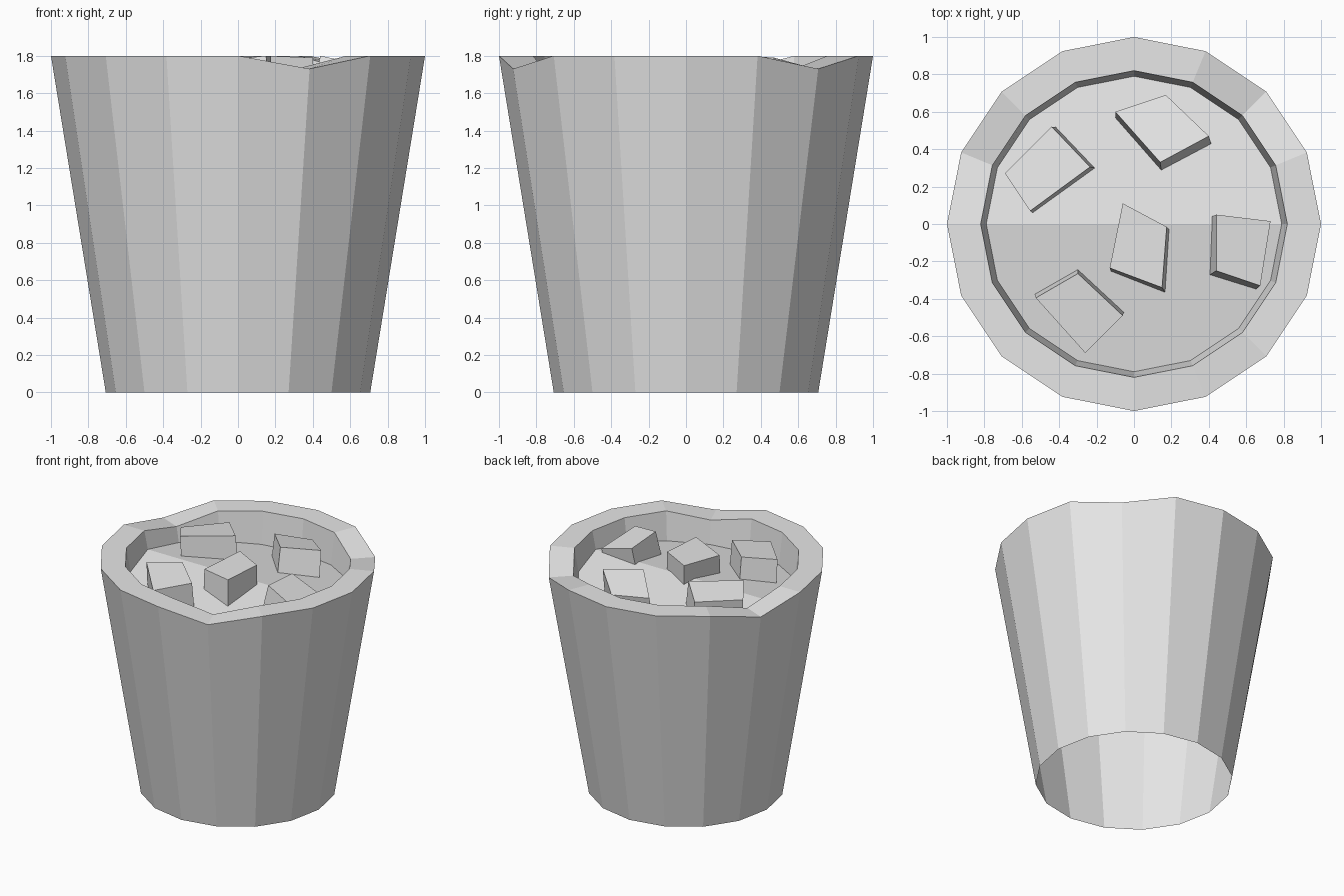
import bpy
import bmesh
import math
from mathutils import Vector

cube = bpy.data.objects.get("Cube")
if cube:
    bpy.data.objects.remove(cube, do_unlink=True)

SIDES = 16
RIM_Z = 1.8
DIPPED = (2, 7, 13)      # rim corners that sag
RIDGE_Z = 1.66           # height of the fold in the contents surface
SLOPE = 0.15             # fall of the surface to front and back

# One plain grey
grey = bpy.data.materials.new("light_grey")
grey.use_nodes = True
colour = (0.8, 0.8, 0.8, 1)
grey.diffuse_color = colour
grey.node_tree.nodes["Principled BSDF"].inputs["Base Color"].default_value = colour


def finish(name, bm):
    mesh = bpy.data.meshes.new(name)
    bm.to_mesh(mesh)
    bm.free()
    mesh.materials.append(grey)
    obj = bpy.data.objects.new(name, mesh)
    bpy.context.scene.collection.objects.link(obj)


def ring(bm, radius, height):
    """Ring of corners; height is a function of corner number and y."""
    verts = []
    for i in range(SIDES):
        a = math.tau * i / SIDES
        y = radius * math.sin(a)
        verts.append(bm.verts.new((radius * math.cos(a), y, height(i, y))))
    return verts


def rim_height(i, y):
    return RIM_Z - (0.07 if i in DIPPED else 0)


def surface_height(i, y):
    return RIDGE_Z - SLOPE * abs(y)


# Bucket: open-bottomed tapered wall, thick rim and short inner wall
bm = bmesh.new()
rings = [ring(bm, 0.707, lambda i, y: 0), ring(bm, 1, rim_height),
         ring(bm, 0.82, rim_height), ring(bm, 0.79, surface_height)]
for low, high in zip(rings, rings[1:]):
    for i in range(SIDES):
        j = (i + 1) % SIDES
        bm.faces.new((low[i], low[j], high[j], high[i]))
finish("bucket", bm)

# Contents: a disc folded along the middle
bm = bmesh.new()
edge = ring(bm, 0.79, surface_height)
half = SIDES // 2
bm.faces.new(edge[:half + 1])
bm.faces.new(edge[half:] + edge[:1])
finish("contents_surface", bm)


# Chunks: uneven blocks half sunk in the contents
def chunk(name, top, lean):
    bm = bmesh.new()
    top = [Vector(p) for p in top]
    middle = sum(top, Vector()) / len(top)
    upper = [bm.verts.new(p) for p in top]
    lower = [bm.verts.new(middle + (p - middle) * 1.04 + Vector((*lean, -0.3)))
             for p in top]
    bm.faces.new(upper)
    bm.faces.new(lower[::-1])
    for i in range(4):
        j = (i + 1) % 4
        bm.faces.new((lower[i], lower[j], upper[j], upper[i]))
    bmesh.ops.recalc_face_normals(bm, faces=bm.faces)
    finish(name, bm)


chunk("back_chunk", [(-.10, .60, 1.74), (.17, .69, 1.73),
                     (.40, .47, 1.79), (.14, .33, 1.80)], (.01, -.06))
chunk("back_right_chunk", [(-.69, .27, 1.76), (-.44, .52, 1.77),
                           (-.235, .305, 1.80), (-.555, .07, 1.80)], (.03, -.01))
chunk("middle_chunk", [(-.06, .11, 1.80), (.175, -.015, 1.80),
                       (.15, -.34, 1.80), (-.13, -.235, 1.77)], (.02, -.03))
chunk("left_chunk", [(.44, .05, 1.78), (.73, .015, 1.69),
                     (.675, -.33, 1.75), (.44, -.25, 1.80)], (-.05, -.03))
chunk("front_right_chunk", [(-.30, -.265, 1.79), (-.06, -.49, 1.775),
                            (-.26, -.69, 1.74), (-.525, -.395, 1.78)], (.0, .03))
